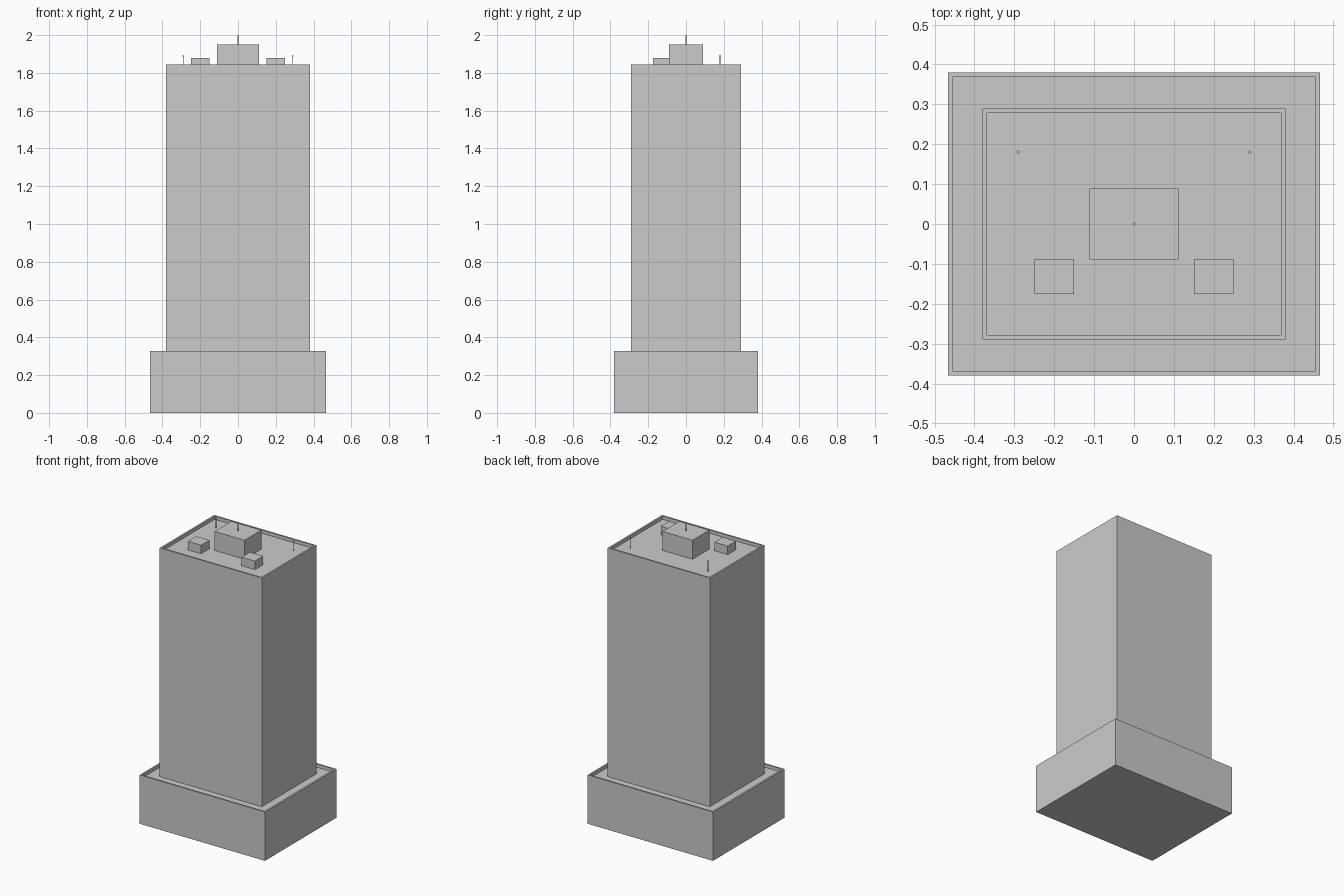
import bpy
import bmesh

if "Cube" in bpy.data.objects:
    bpy.data.objects.remove(bpy.data.objects["Cube"])


def finish(name, bm):
    mesh = bpy.data.meshes.new(name)
    bm.to_mesh(mesh)
    bm.free()
    obj = bpy.data.objects.new(name, mesh)
    bpy.context.collection.objects.link(obj)
    return obj


def box(name, x, y, hx, hy, z0, z1):
    bm = bmesh.new()
    bmesh.ops.create_cube(bm, size=1)
    for v in bm.verts:
        v.co = (x + v.co.x * 2 * hx, y + v.co.y * 2 * hy,
                z0 + (v.co.z + 0.5) * (z1 - z0))
    return bm if name is None else finish(name, bm)


def parapet_block(name, hx, hy, z0, z1, wall, depth):
    """Block whose top is inset and sunk, leaving a parapet around the roof."""
    bm = box(None, 0, 0, hx, hy, z0, z1)
    bm.normal_update()
    top = max(bm.faces, key=lambda f: f.calc_center_median().z)
    bmesh.ops.inset_region(bm, faces=[top], thickness=wall, use_even_offset=True)
    ret = bmesh.ops.extrude_discrete_faces(bm, faces=[top])
    bmesh.ops.translate(bm, verts=ret["faces"][0].verts, vec=(0, 0, -depth))
    bmesh.ops.recalc_face_normals(bm, faces=bm.faces)
    return finish(name, bm)


def rod(name, x, y, r, z0, z1, sides=8):
    bm = bmesh.new()
    bmesh.ops.create_cone(bm, cap_ends=True, segments=sides,
                          radius1=r, radius2=r, depth=z1 - z0)
    bmesh.ops.translate(bm, verts=bm.verts, vec=(x, y, (z0 + z1) / 2))
    return finish(name, bm)


ROOF = 1.822

# Main masses
parapet_block("podium", 0.467, 0.38, 0, 0.328, 0.0115, 0.022)
parapet_block("tower", 0.38, 0.29, 0.306, 1.844, 0.0115, 0.022)

# Rooftop plant
box("machine_room", 0, 0, 0.111, 0.089, ROOF, 1.95)
rod("centre_mast", 0, 0, 0.0035, 1.95, 2.0)
for side, s in (("left", -1), ("right", 1)):
    box(side + "_vent_unit", s * 0.2, -0.132, 0.049, 0.044, ROOF, 1.88)
    rod(side + "_antenna", s * 0.29, 0.18, 0.002, ROOF, 1.887)
    rod(side + "_antenna_tip", s * 0.29, 0.18, 0.0045, 1.887, 1.893)
